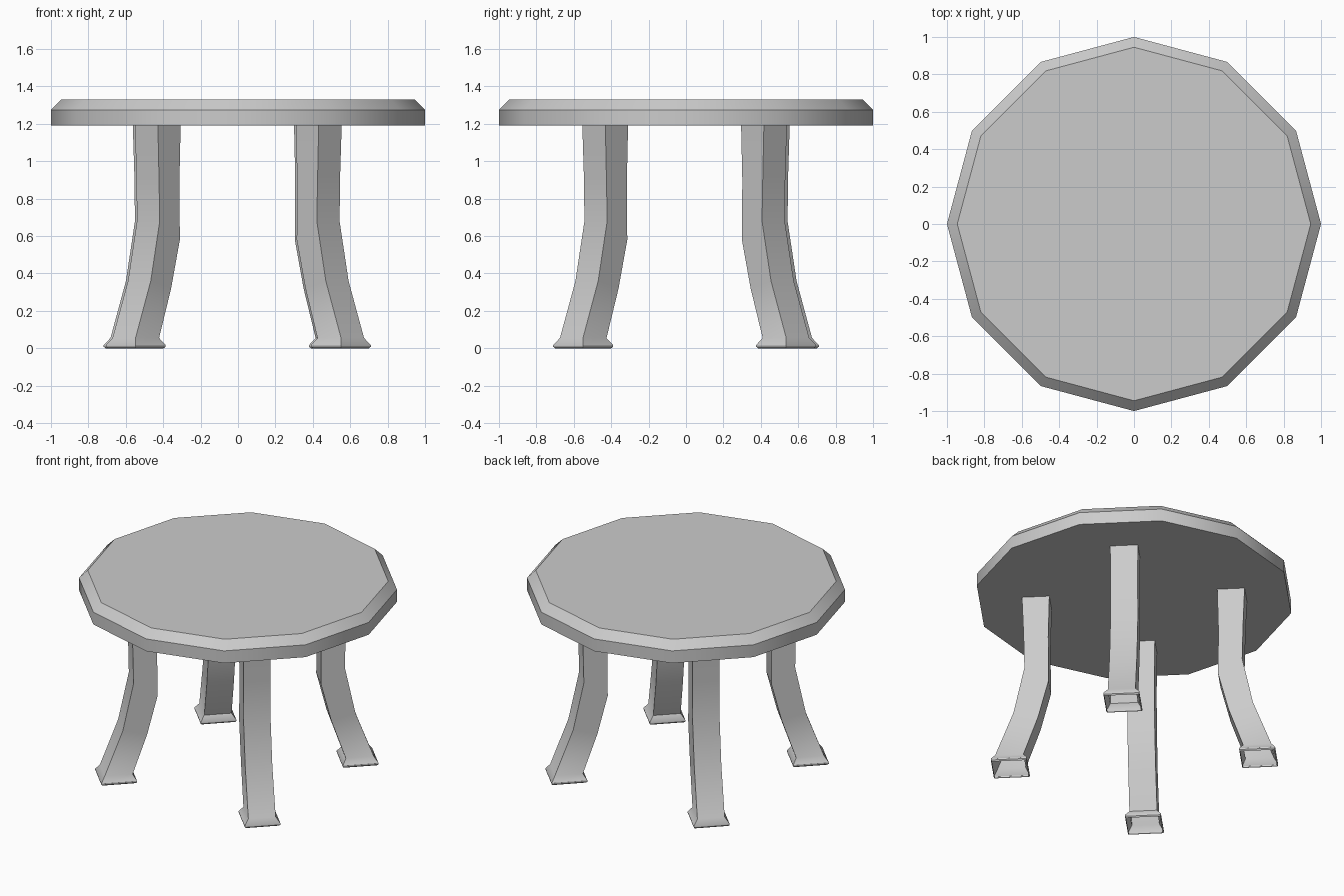
import bpy, bmesh
from math import radians, cos, sin, pi

if "Cube" in bpy.data.objects:
    bpy.data.objects.remove(bpy.data.objects["Cube"])


def loft(name, rings, cap):
    # Skin a stack of equal-sized point rings, listed from bottom to top
    bm = bmesh.new()
    loops = [[bm.verts.new(p) for p in ring] for ring in rings]
    for a, b in zip(loops, loops[1:]):
        n = len(a)
        for i in range(n):
            j = (i + 1) % n
            bm.faces.new((a[i], a[j], b[j], b[i]))
    if cap:
        bm.faces.new(loops[0][::-1])
        bm.faces.new(loops[-1])
    mesh = bpy.data.meshes.new(name)
    bm.to_mesh(mesh)
    bm.free()
    for p in mesh.polygons:
        p.use_smooth = True
    mesh.set_sharp_from_angle(angle=radians(35))
    obj = bpy.data.objects.new(name, mesh)
    bpy.context.collection.objects.link(obj)
    return obj


# Twelve-sided tabletop with a chamfered upper rim
def circle(r, z):
    return [(r * cos(i * pi / 6), r * sin(i * pi / 6), z) for i in range(12)]


loft("tabletop", [circle(1, 1.19), circle(1, 1.275), circle(0.945, 1.33)], True)

# Leg sections along the radius: inner (r, z), outer (r, z), half width
sections = [
    ((0.672, 0.0), (0.884, 0.0), 0.106),
    ((0.665, 0.008), (0.891, 0.008), 0.113),
    ((0.665, 0.018), (0.891, 0.018), 0.113),
    ((0.688, 0.055), (0.866, 0.055), 0.087),
    ((0.596, 0.32), (0.75, 0.36), 0.086),
    ((0.53, 0.58), (0.682, 0.68), 0.086),
    ((0.532, 0.90), (0.687, 0.92), 0.085),
    ((0.525, 1.19), (0.697, 1.19), 0.087),
]
rings = [[(ri, -w, zi), (ro, -w, zo), (ro, w, zo), (ri, w, zi)]
         for (ri, zi), (ro, zo), w in sections]

# Four splayed legs with flared hollow feet, on the diagonals
legs = [("back_right_leg", 45, -0.010, -0.015), ("back_left_leg", 135, -0.008, 0.0),
        ("front_left_leg", 225, 0.003, 0.0), ("front_right_leg", 315, 0.0, 0.0)]
for name, angle, dx, dy in legs:
    leg = loft(name, rings, False)
    leg.rotation_euler.z = radians(angle)
    leg.location = (dx, dy, 0)
